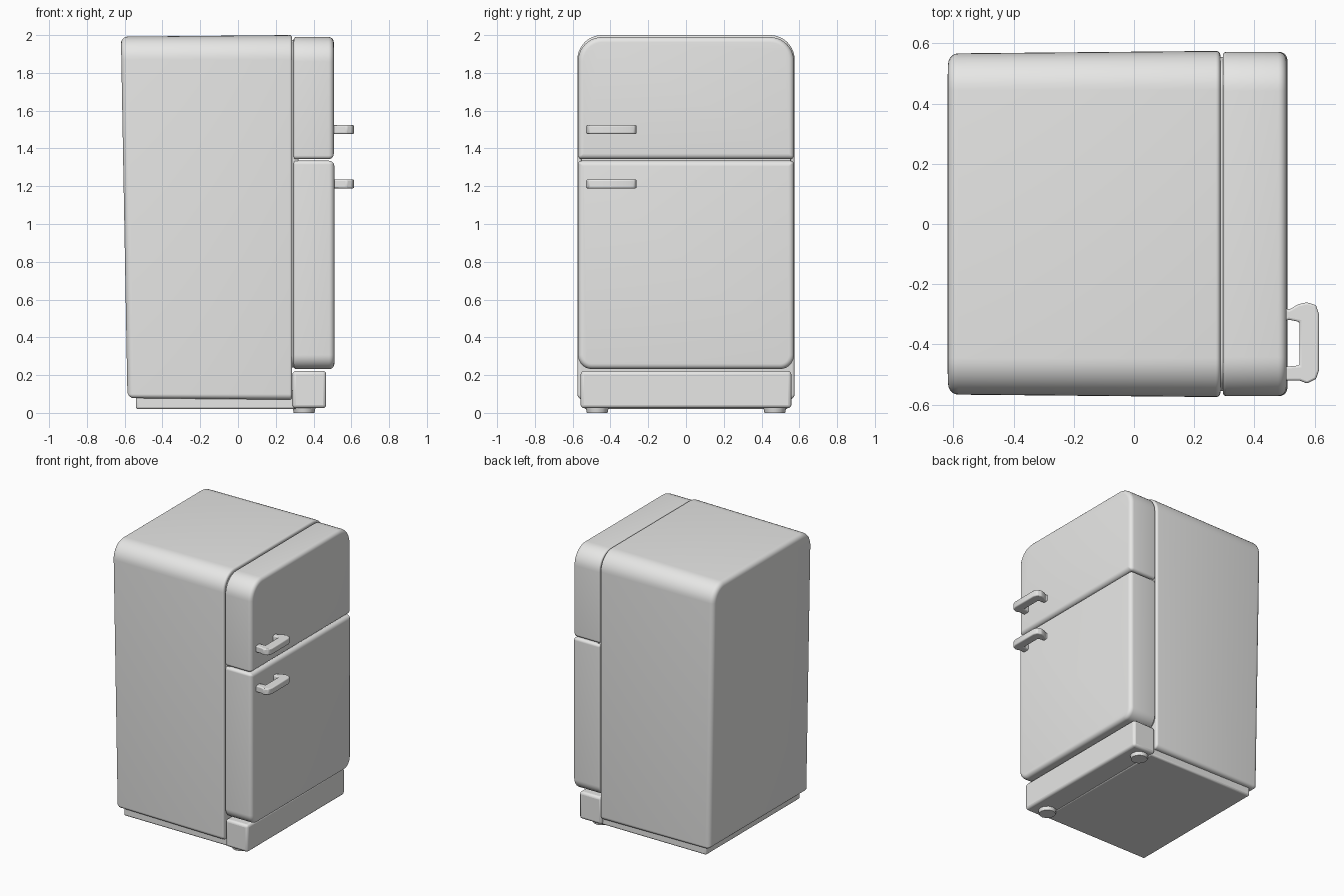
import bpy, bmesh, math

if "Cube" in bpy.data.objects:
    bpy.data.objects.remove(bpy.data.objects["Cube"])

grey = bpy.data.materials.new("light grey")
grey.diffuse_color = (0.8, 0.8, 0.79, 1)
grey.use_nodes = True
grey.node_tree.nodes["Principled BSDF"].inputs["Base Color"].default_value = grey.diffuse_color


def finish(bm, name, bevel=0.0):
    bmesh.ops.recalc_face_normals(bm, faces=bm.faces)
    me = bpy.data.meshes.new(name)
    bm.to_mesh(me)
    bm.free()
    me.materials.append(grey)
    ob = bpy.data.objects.new(name, me)
    bpy.context.collection.objects.link(ob)
    if bevel:
        m = ob.modifiers.new("bevel", 'BEVEL')
        m.width, m.segments, m.limit_method = bevel, 3, 'ANGLE'
    bpy.ops.object.select_all(action='DESELECT')
    ob.select_set(True)
    bpy.context.view_layer.objects.active = ob
    bpy.ops.object.shade_smooth_by_angle(angle=math.radians(35))
    return ob


def outline(hw, z0, z1, r_bot, r_top, n=10):
    """Rounded rectangle in the y-z plane."""
    pts = []
    for sy, z, r, a0 in ((1, z0, r_bot, -90), (1, z1, r_top, 0),
                         (-1, z1, r_top, 90), (-1, z0, r_bot, 180)):
        cz = z + r if z == z0 else z - r
        for i in range(n + 1):
            a = math.radians(a0 + 90 * i / n)
            pts.append((sy * (hw - r) + r * math.cos(a), cz + r * math.sin(a)))
    return pts


def shell(name, x0, x1, hw, z0, z1, r_bot, r_top, soft0, soft1, taper=0.0, lean=0.0):
    """Rounded outline lofted along x, with rounded rims at both ends."""
    rings = []
    for k in range(6):
        a = math.pi / 2 * k / 5
        rings.append((x0 + soft0 * (1 - math.sin(a)), soft0 * (1 - math.cos(a)) + taper))
    rings[:] = [(x0 + soft0 * (1 - math.cos(math.pi / 2 * k / 5)),
                 soft0 * (1 - math.sin(math.pi / 2 * k / 5)) + taper) for k in range(6)]
    rings += [(x1 - soft1 * (1 - math.sin(math.pi / 2 * k / 5)),
               soft1 * (1 - math.cos(math.pi / 2 * k / 5))) for k in range(6)]
    bm = bmesh.new()
    loops = []
    for x, d in rings:
        t = (x1 - x) / (x1 - x0)
        loops.append([bm.verts.new((x + lean * t * (z1 - z) / (z1 - z0), y, z))
                      for y, z in outline(hw - d, z0 + d, z1 - d,
                                          max(r_bot - d, 0.004), max(r_top - d, 0.004))])
    for a, b in zip(loops, loops[1:]):
        for i in range(len(a)):
            j = (i + 1) % len(a)
            bm.faces.new((a[i], a[j], b[j], b[i]))
    bm.faces.new(loops[0])
    bm.faces.new(loops[-1])
    return finish(bm, name)


def box(name, lo, hi, bevel):
    bm = bmesh.new()
    bmesh.ops.create_cube(bm, size=1)
    for v in bm.verts:
        v.co = [(l + h) / 2 + c * (h - l) for l, h, c in zip(lo, hi, v.co)]
    return finish(bm, name, bevel)


# Cabinet, leaning slightly at the back
shell("cabinet", -0.62, 0.287, 0.575, 0.07, 2.0, 0.03, 0.13, 0.035, 0.015, 0.008, 0.035)
# Recessed seal between cabinet and doors
shell("door_seal", 0.26, 0.32, 0.555, 0.24, 1.975, 0.06, 0.11, 0.004, 0.004)
# Doors
shell("freezer_door", 0.295, 0.507, 0.572, 1.343, 1.99, 0.02, 0.13, 0.012, 0.028)
shell("fridge_door", 0.295, 0.51, 0.572, 0.232, 1.335, 0.075, 0.02, 0.012, 0.028)

# Base and front kick plate
box("base", (-0.54, -0.54, 0.02), (0.31, 0.54, 0.12), 0.012)
box("kick_plate", (0.288, -0.558, 0.025), (0.467, 0.558, 0.222), 0.018)

# Front feet
for side, y in (("left", -0.47), ("right", 0.47)):
    bm = bmesh.new()
    bmesh.ops.create_cone(bm, cap_ends=True, segments=12, radius1=0.055, radius2=0.062, depth=0.035)
    for v in bm.verts:
        v.co.x += 0.35
        v.co.y += y
        v.co.z += 0.0175
    finish(bm, "foot_" + side)

# Loop handles, cut from a flat outline seen from above
HANDLE = [(0.495, -0.275), (0.515, -0.285), (0.545, -0.267), (0.575, -0.26), (0.605, -0.27),
          (0.615, -0.30), (0.615, -0.485), (0.605, -0.515), (0.575, -0.53), (0.55, -0.52),
          (0.495, -0.52), (0.495, -0.475), (0.55, -0.47), (0.55, -0.325), (0.515, -0.318),
          (0.495, -0.325)]
for name, z in (("freezer_handle", 1.5), ("fridge_handle", 1.212)):
    bm = bmesh.new()
    face = bm.faces.new([bm.verts.new((x, y, z - 0.023)) for x, y in HANDLE])
    ext = bmesh.ops.extrude_face_region(bm, geom=[face])
    for v in ext["geom"]:
        if isinstance(v, bmesh.types.BMVert):
            v.co.z += 0.046
    finish(bm, name, 0.007)
